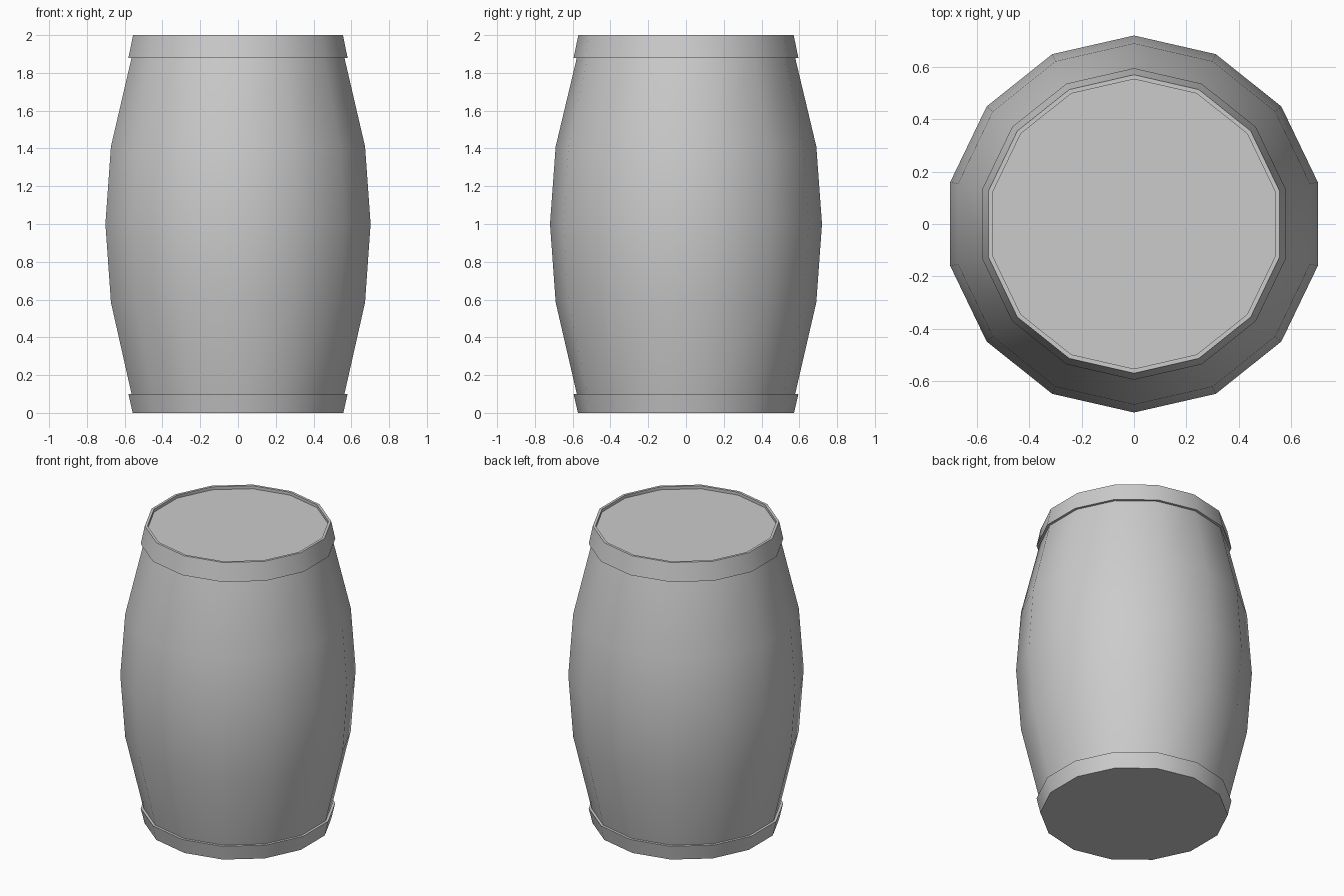
import bpy, bmesh, math

if "Cube" in bpy.data.objects:
    bpy.data.objects.remove(bpy.data.objects["Cube"])

SIDES = 14

grey = bpy.data.materials.new("plain grey")
grey.diffuse_color = (0.6, 0.6, 0.6, 1)
grey.use_nodes = True
grey.node_tree.nodes["Principled BSDF"].inputs["Base Color"].default_value = grey.diffuse_color


def lathe(name, profile, closed=False):
    """Spin (radius, z) points round z; open profiles get flat end caps."""
    bm = bmesh.new()
    rings = []
    for r, z in profile:
        ring = []
        for i in range(SIDES):
            a = math.pi / 2 + 2 * math.pi * i / SIDES
            ring.append(bm.verts.new((r * math.cos(a), r * math.sin(a), z)))
        rings.append(ring)
    pairs = list(zip(rings, rings[1:]))
    if closed:
        pairs.append((rings[-1], rings[0]))
    else:
        bm.faces.new(rings[0][::-1])
        bm.faces.new(rings[-1])
    for low, high in pairs:
        for i in range(SIDES):
            j = (i + 1) % SIDES
            bm.faces.new((low[i], low[j], high[j], high[i]))
    bmesh.ops.recalc_face_normals(bm, faces=bm.faces)
    mesh = bpy.data.meshes.new(name)
    bm.to_mesh(mesh)
    bm.free()
    mesh.materials.append(grey)
    obj = bpy.data.objects.new(name, mesh)
    bpy.context.collection.objects.link(obj)
    bpy.ops.object.select_all(action='DESELECT')
    obj.select_set(True)
    bpy.context.view_layer.objects.active = obj
    bpy.ops.object.shade_smooth_by_angle(angle=math.radians(30))
    return obj


# Bulging staves with the flat lid set just below the rim
lathe("barrel_body", [(0.553, 0.0), (0.578, 0.1), (0.69, 0.585), (0.72, 1.0),
                      (0.69, 1.41), (0.578, 1.88), (0.553, 1.98)])

# Flared hoops around both ends
lathe("bottom_hoop", [(0.55, 0.0), (0.572, 0.0), (0.595, 0.1), (0.57, 0.1)], closed=True)
lathe("top_hoop", [(0.57, 1.88), (0.595, 1.88), (0.57, 2.0), (0.553, 2.0), (0.553, 1.97)],
      closed=True)
